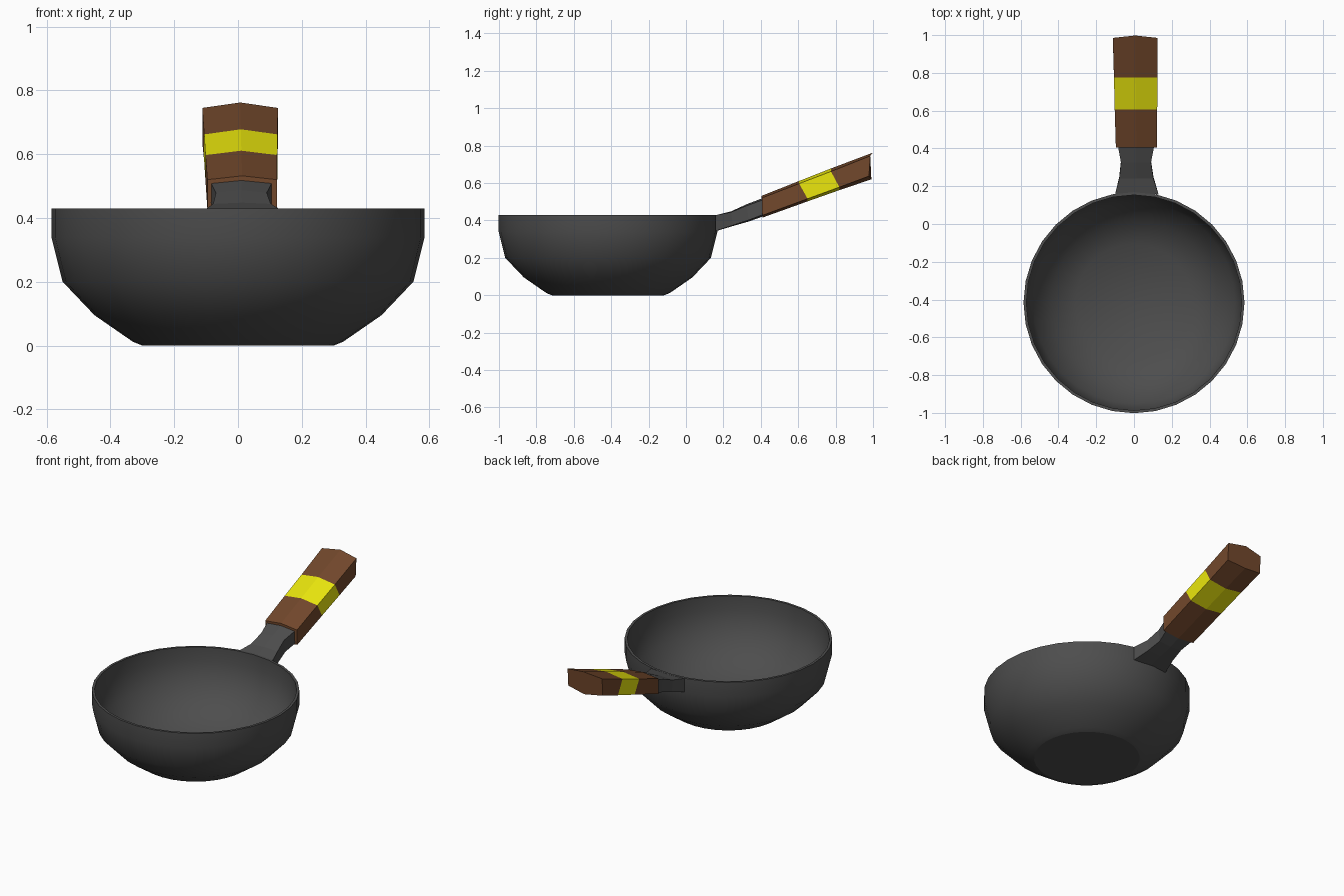
import bpy, bmesh, math
from mathutils import Vector

if "Cube" in bpy.data.objects:
    bpy.data.objects.remove(bpy.data.objects["Cube"])


def material(name, rgb):
    m = bpy.data.materials.new(name)
    m.diffuse_color = (*rgb, 1)
    m.use_nodes = True
    m.node_tree.nodes["Principled BSDF"].inputs["Base Color"].default_value = m.diffuse_color
    return m


iron = material("dark_iron", (0.075, 0.075, 0.075))
wood = material("brown_wood", (0.17, 0.065, 0.025))
yellow = material("yellow_band", (0.83, 0.80, 0.004))


def finish(name, bm, mats):
    bmesh.ops.recalc_face_normals(bm, faces=bm.faces)
    me = bpy.data.meshes.new(name)
    bm.to_mesh(me)
    bm.free()
    for m in mats:
        me.materials.append(m)
    ob = bpy.data.objects.new(name, me)
    bpy.context.collection.objects.link(ob)
    return ob


def bridge(bm, rings):
    """Join successive closed rings with quads; returns a list of faces per gap."""
    gaps = []
    for a, b in zip(rings, rings[1:]):
        n = len(a)
        gaps.append([bm.faces.new((a[i], a[(i + 1) % n], b[(i + 1) % n], b[i]))
                     for i in range(n)])
    bm.faces.new(rings[0])
    bm.faces.new(rings[-1])
    return gaps


# Pan bowl: thin-walled profile (radius, height), outside then inside
SIDES = 32
CENTRE = -0.4165
profile = [(0.30, 0.0), (0.33, 0.012), (0.45, 0.095), (0.55, 0.20), (0.585, 0.34),
           (0.585, 0.43), (0.570, 0.43), (0.570, 0.345), (0.535, 0.21),
           (0.437, 0.11), (0.31, 0.025)]
bm = bmesh.new()
rings = []
for r, z in profile:
    rings.append([bm.verts.new((r * math.cos(2 * math.pi * i / SIDES),
                                CENTRE + r * math.sin(2 * math.pi * i / SIDES), z))
                  for i in range(SIDES)])
bridge(bm, rings)
bm.normal_update()
for f in bm.faces:
    f.smooth = True
bmesh.ops.recalc_face_normals(bm, faces=bm.faces)
for e in bm.edges:
    base_edge = all(v.co.z < 0.001 for v in e.verts)
    e.smooth = not base_edge and e.calc_face_angle(0) < math.radians(40)
finish("pan_bowl", bm, [iron])


def bar(name, sections, mats, bands=None):
    """Loft six-sided sections: (top y, top z, bottom y, bottom z, left, right, ridge, bulge)."""
    bm = bmesh.new()
    rings = []
    for yt, zt, yb, zb, xl, xr, ridge, bulge in sections:
        xm = (xl + xr) / 2
        pts = [(xl, yb, zb + ridge), (xm, yb + bulge, zb), (xr, yb, zb + ridge),
               (xr, yt, zt - ridge), (xm, yt + bulge, zt), (xl, yt, zt - ridge)]
        rings.append([bm.verts.new(Vector(p)) for p in pts])
    gaps = bridge(bm, rings)
    for i, mat_index in enumerate(bands or []):
        for f in gaps[i]:
            f.material_index = mat_index
    ob = finish(name, bm, mats)
    return ob


# Neck joining bowl and grip, waisted in the middle
bar("handle_neck", [
    (0.157, 0.428, 0.157, 0.343, -0.100, 0.130, 0.000, 0.004),
    (0.240, 0.448, 0.250, 0.370, -0.078, 0.103, 0.004, 0),
    (0.325, 0.487, 0.335, 0.394, -0.069, 0.090, 0.008, 0),
    (0.430, 0.527, 0.430, 0.428, -0.088, 0.110, 0.010, 0),
], [iron])

# Wooden grip with a yellow band around it
bar("handle_grip", [
    (0.405, 0.532, 0.408, 0.415, -0.096, 0.122, 0.012, 0),
    (0.605, 0.611, 0.650, 0.502, -0.102, 0.123, 0.014, 0),
    (0.775, 0.678, 0.820, 0.562, -0.106, 0.124, 0.016, 0),
    (0.985, 0.762, 0.978, 0.620, -0.112, 0.125, 0.017, 0.013),
], [wood, yellow], [0, 1, 0])
